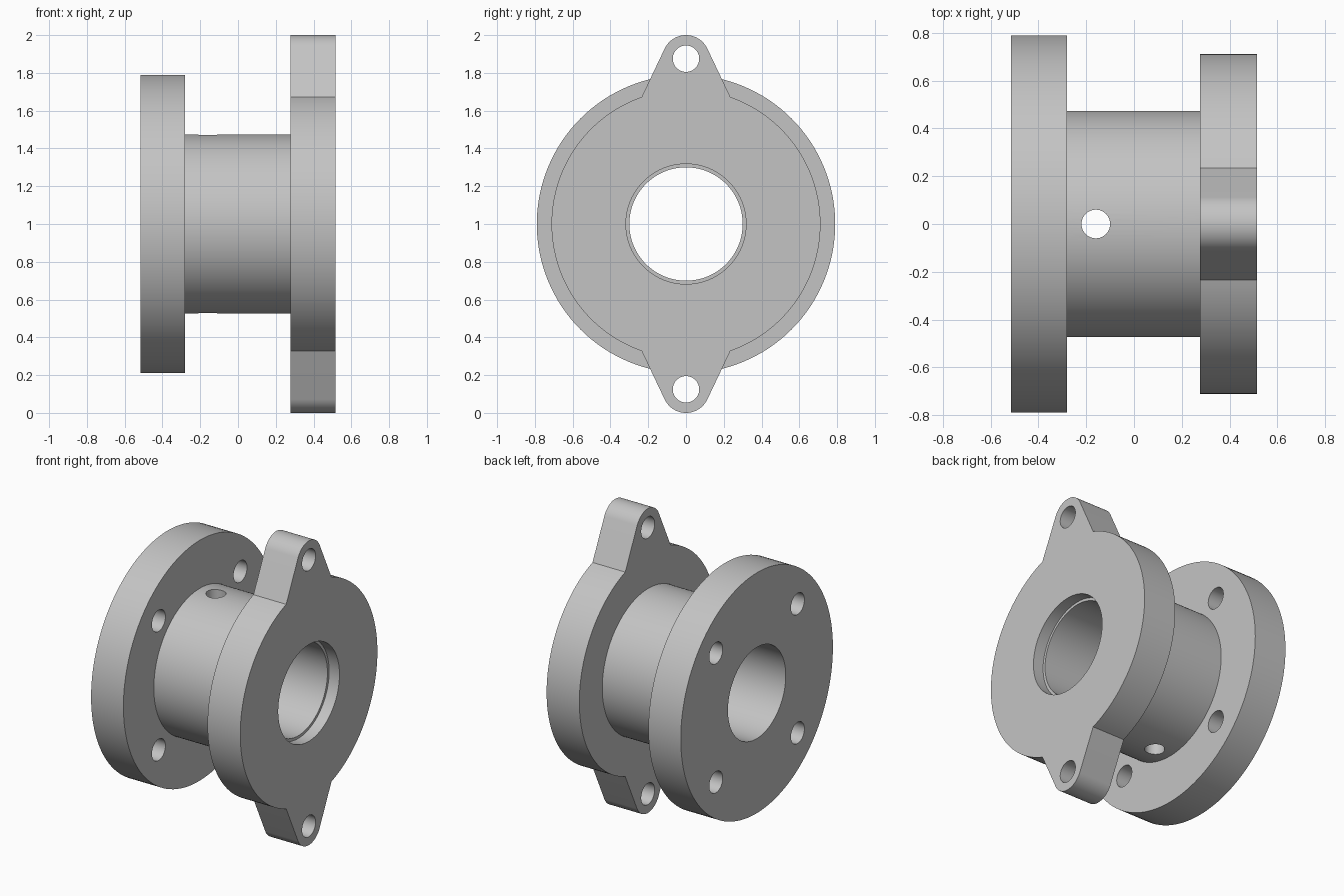
import bpy, bmesh
from math import pi, sin, cos, atan2, acos, hypot
from mathutils import Matrix

cube = bpy.data.objects.get("Cube")
if cube:
    bpy.data.objects.remove(cube, do_unlink=True)

# Single grey metal
metal = bpy.data.materials.new("grey_metal")
metal.use_nodes = True
GREY = (0.55, 0.55, 0.55, 1)
metal.diffuse_color = GREY
metal.node_tree.nodes["Principled BSDF"].inputs["Base Color"].default_value = GREY

AXIS_Z = 1.0
END, REAR_IN, FRONT_IN = 0.515, -0.28, 0.277   # stations along x
BORE, RECESS, HOLE = 0.30, 0.318, 0.07         # radii


def arc(radius, start, stop, steps, y=0, z=0):
    """Points on an arc in the y-z plane, angles measured from +y."""
    return [(y + radius * cos(a), z + radius * sin(a))
            for a in (start + (stop - start) * i / steps for i in range(steps + 1))]


def circle(radius, y=0, z=0, steps=128):
    return arc(radius, 0, 2 * pi, steps, y, z)[:-1]


def prism(name, outline, x0, x1):
    """Extrude a y-z outline along x, around the main axis."""
    bm = bmesh.new()
    face = bm.faces.new([bm.verts.new((x0, y, AXIS_Z + z)) for y, z in outline])
    new = bmesh.ops.extrude_face_region(bm, geom=[face])["geom"]
    bmesh.ops.translate(bm, vec=(x1 - x0, 0, 0),
                        verts=[v for v in new if isinstance(v, bmesh.types.BMVert)])
    bmesh.ops.recalc_face_normals(bm, faces=bm.faces)
    mesh = bpy.data.meshes.new(name)
    bm.to_mesh(mesh)
    bm.free()
    mesh.materials.append(metal)
    obj = bpy.data.objects.new(name, mesh)
    bpy.context.collection.objects.link(obj)
    return obj


def cut(obj, cutters):
    """Subtract each cutter, remove it, then smooth the curved walls."""
    bpy.ops.object.select_all(action="DESELECT")
    obj.select_set(True)
    bpy.context.view_layer.objects.active = obj
    for cutter in cutters:
        cutter.hide_render = True
        mod = obj.modifiers.new("cut", "BOOLEAN")
        mod.operation, mod.solver, mod.object = "DIFFERENCE", "EXACT", cutter
        bpy.ops.object.modifier_apply(modifier=mod.name)
        bpy.data.objects.remove(cutter, do_unlink=True)
    bpy.ops.object.shade_smooth_by_angle(angle=pi / 6)


def drill(radius, y=0, z=0, x0=-1, x1=1):
    steps = 128 if radius > 0.2 else 48
    return prism("cutter", circle(radius, y, z, steps), x0, x1)


# Round flange with four bolt holes
round_flange = prism("round_flange", circle(0.79), -END, REAR_IN)
bolt = 0.424
cut(round_flange, [drill(BORE)] +
    [drill(HOLE, sy * bolt, sz * bolt) for sy in (-1, 1) for sz in (-1, 1)])

# Sleeve with a vertical cross hole
sleeve = prism("sleeve", circle(0.474), REAR_IN, FRONT_IN)
cross = drill(0.06)
cross.data.transform(Matrix.Translation((-0.16, 0, AXIS_Z)) @
                     Matrix.Rotation(pi / 2, 4, "Y") @
                     Matrix.Translation((0, 0, -AXIS_Z)))
cut(sleeve, [drill(BORE), cross])

# Flange with two tapered ears: disc arcs joined by tangent lines to ear tips
DISC, EAR, EAR_Z, FOOT = 0.712, 0.125, 0.875, 0.235
foot_z = (DISC ** 2 - FOOT ** 2) ** 0.5
foot_angle = atan2(foot_z, FOOT)
tip_angle = atan2(foot_z - EAR_Z, FOOT) + acos(EAR / hypot(FOOT, foot_z - EAR_Z))
half = (arc(DISC, -foot_angle, foot_angle, 64) +
        arc(EAR, tip_angle, pi - tip_angle, 32, 0, EAR_Z))
outline = half + [(-y, -z) for y, z in half]
eared_flange = prism("eared_flange", outline, FRONT_IN, END)
cut(eared_flange, [drill(BORE), drill(RECESS, x0=END - 0.075)] +
    [drill(HOLE, 0, s * EAR_Z) for s in (-1, 1)])
